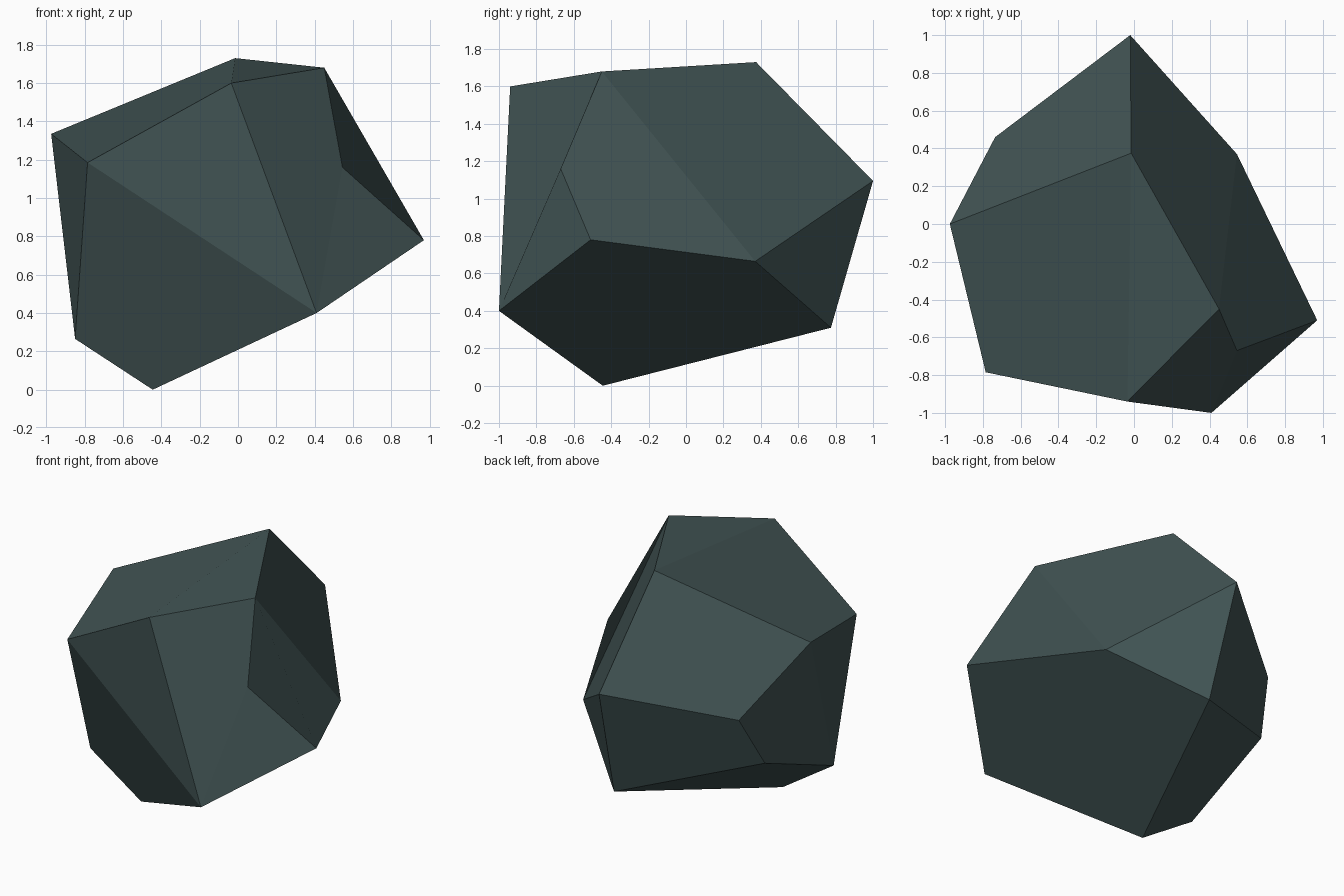
import bpy
import bmesh

if "Cube" in bpy.data.objects:
    bpy.data.objects.remove(bpy.data.objects["Cube"])

# Corner points of the faceted boulder
points = {
    "A": (-0.975, 0.00, 1.335), "B": (-0.785, -0.785, 1.185), "C": (-0.85, -0.435, 0.265),
    "D": (-0.445, -0.445, 0.0), "E": (0.41, -1.0, 0.40), "F": (0.97, -0.51, 0.78),
    "G": (0.545, -0.67, 1.16), "H": (0.45, -0.45, 1.68), "I": (-0.035, -0.94, 1.60),
    "J": (-0.015, 0.375, 1.73), "K": (-0.02, 1.0, 1.095), "L": (-0.735, 0.46, 0.895),
    "M": (0.545, 0.37, 0.665), "N": (0.02, 0.775, 0.31), "O": (-0.82, 0.29, 0.55),
}

# Flat facets, each named by the corners around it
facets = [
    "BIJA", "IHJ",                        # top
    "BIE", "CDEB", "HGEI", "GFE",         # front
    "HGFM", "HJKM", "KNM",                # right
    "JALK", "LONK", "ABC", "ACOL",        # back and left
    "MNDEF", "ONDC",                      # underside
]

bm = bmesh.new()
verts = {name: bm.verts.new(co) for name, co in points.items()}
for corners in facets:
    bm.faces.new([verts[c] for c in corners])
bmesh.ops.recalc_face_normals(bm, faces=bm.faces[:])

mesh = bpy.data.meshes.new("boulder")
bm.to_mesh(mesh)
bm.free()

# Single dark slate colour
slate = bpy.data.materials.new("dark slate")
slate.diffuse_color = (0.052, 0.086, 0.086, 1.0)
slate.use_nodes = True
slate.node_tree.nodes["Principled BSDF"].inputs["Base Color"].default_value = slate.diffuse_color
mesh.materials.append(slate)

boulder = bpy.data.objects.new("boulder", mesh)
bpy.context.collection.objects.link(boulder)
